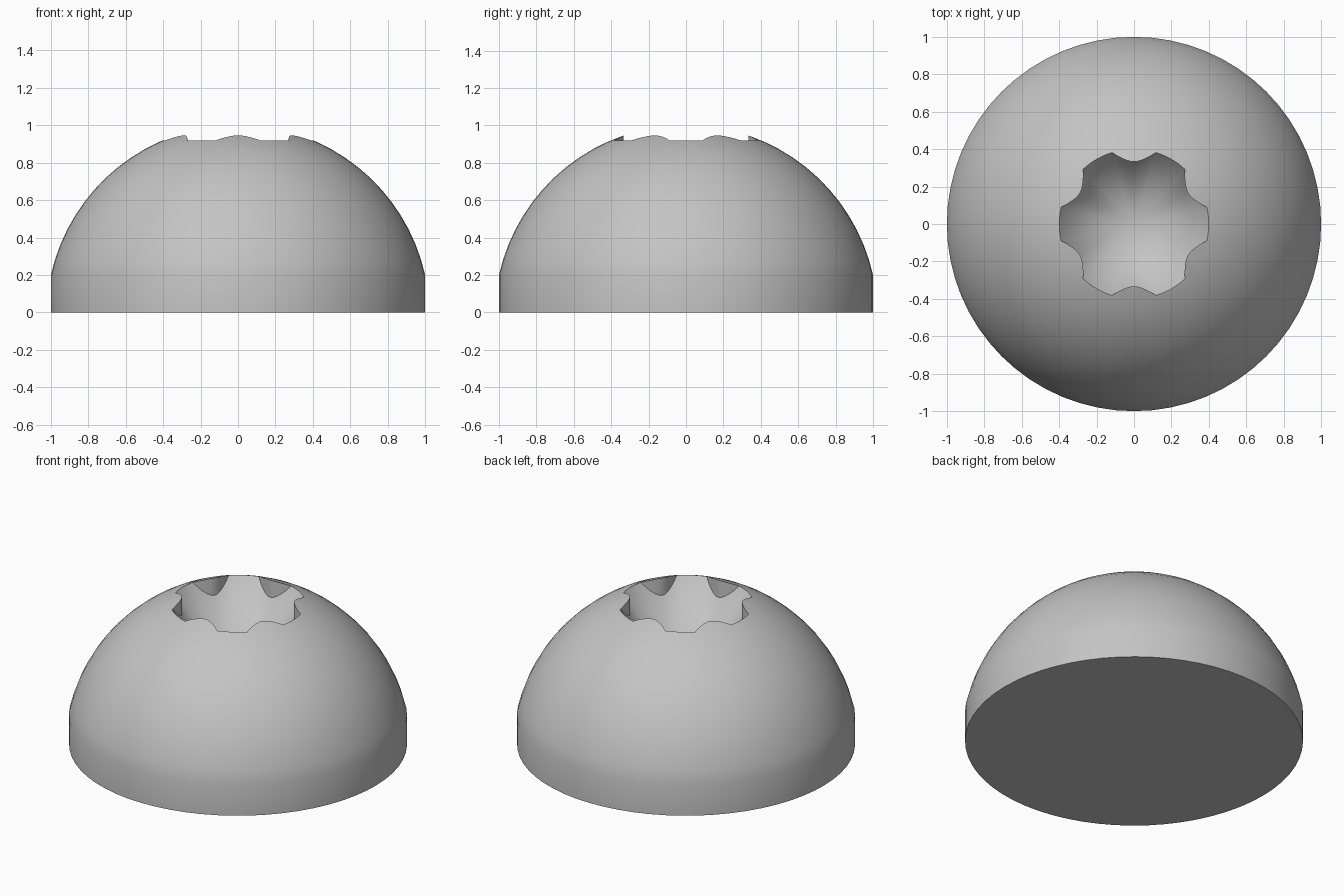
import bpy, bmesh, math
from math import cos, sin, radians, sqrt

cube = bpy.data.objects.get("Cube")
if cube:
    bpy.data.objects.remove(cube, do_unlink=True)

steel = bpy.data.materials.new("grey steel")
steel.use_nodes = True
steel.diffuse_color = (0.55, 0.55, 0.55, 1)
steel.node_tree.nodes["Principled BSDF"].inputs["Base Color"].default_value = (0.55, 0.55, 0.55, 1)


def make_object(name, bm):
    bmesh.ops.recalc_face_normals(bm, faces=bm.faces)
    mesh = bpy.data.meshes.new(name)
    bm.to_mesh(mesh)
    bm.free()
    mesh.materials.append(steel)
    obj = bpy.data.objects.new(name, mesh)
    bpy.context.collection.objects.link(obj)
    return obj


def bridge(bm, low, high):
    n = len(low)
    for i in range(n):
        j = (i + 1) % n
        bm.faces.new((low[i], low[j], high[j], high[i]))


# Domed head: short straight band, then a spherical cap
SIDES, RINGS = 64, 16
BAND, CENTRE = 0.2, -0.023
radius = sqrt(1 + (BAND - CENTRE) ** 2)
start = math.atan2(BAND - CENTRE, 1)
profile = [(1, 0)]
for k in range(RINGS):
    a = start + (math.pi / 2 - start) * k / RINGS
    profile.append((radius * cos(a), CENTRE + radius * sin(a)))

bm = bmesh.new()
rings = []
for r, z in profile:
    rings.append([bm.verts.new((r * cos(math.tau * i / SIDES), r * sin(math.tau * i / SIDES), z))
                  for i in range(SIDES)])
for low, high in zip(rings, rings[1:]):
    bridge(bm, low, high)
bm.faces.new(rings[0])
top = bm.verts.new((0, 0, CENTRE + radius))
for i in range(SIDES):
    bm.faces.new((rings[-1][i], rings[-1][(i + 1) % SIDES], top))
head = make_object("domed_head", bm)

# Six-lobed drive recess with a conical floor that runs out at the lobe tips
APEX, SLOPE = 0.4, 1.3
half = [(0, 0.42), (6, 0.42), (12, 0.42), (13.2, 0.397), (16, 0.376), (19, 0.36), (23, 0.344), (27, 0.335)]
lobe = [(-a, r) for a, r in reversed(half[1:])] + half + [(30, 0.333)]
outline = [(radians(60 * k + a), r) for k in range(6) for a, r in lobe]

bm = bmesh.new()
floor = [bm.verts.new((r * cos(a), r * sin(a), APEX + SLOPE * r)) for a, r in outline]
lid = [bm.verts.new((r * cos(a), r * sin(a), 1.2)) for a, r in outline]
bridge(bm, floor, lid)
bm.faces.new(lid)
tip = bm.verts.new((0, 0, APEX))
for i in range(len(floor)):
    bm.faces.new((tip, floor[(i + 1) % len(floor)], floor[i]))
cutter = make_object("recess_cutter", bm)
cutter.hide_render = True

# Cut the recess, then smooth everything but the sharp edges
cut = head.modifiers.new("recess", 'BOOLEAN')
cut.operation = 'DIFFERENCE'
cut.solver = 'EXACT'
cut.object = cutter
bpy.ops.object.select_all(action='DESELECT')
head.select_set(True)
bpy.context.view_layer.objects.active = head
bpy.ops.object.modifier_apply(modifier="recess")
bpy.data.objects.remove(cutter, do_unlink=True)
bpy.ops.object.shade_smooth_by_angle(angle=radians(30))
